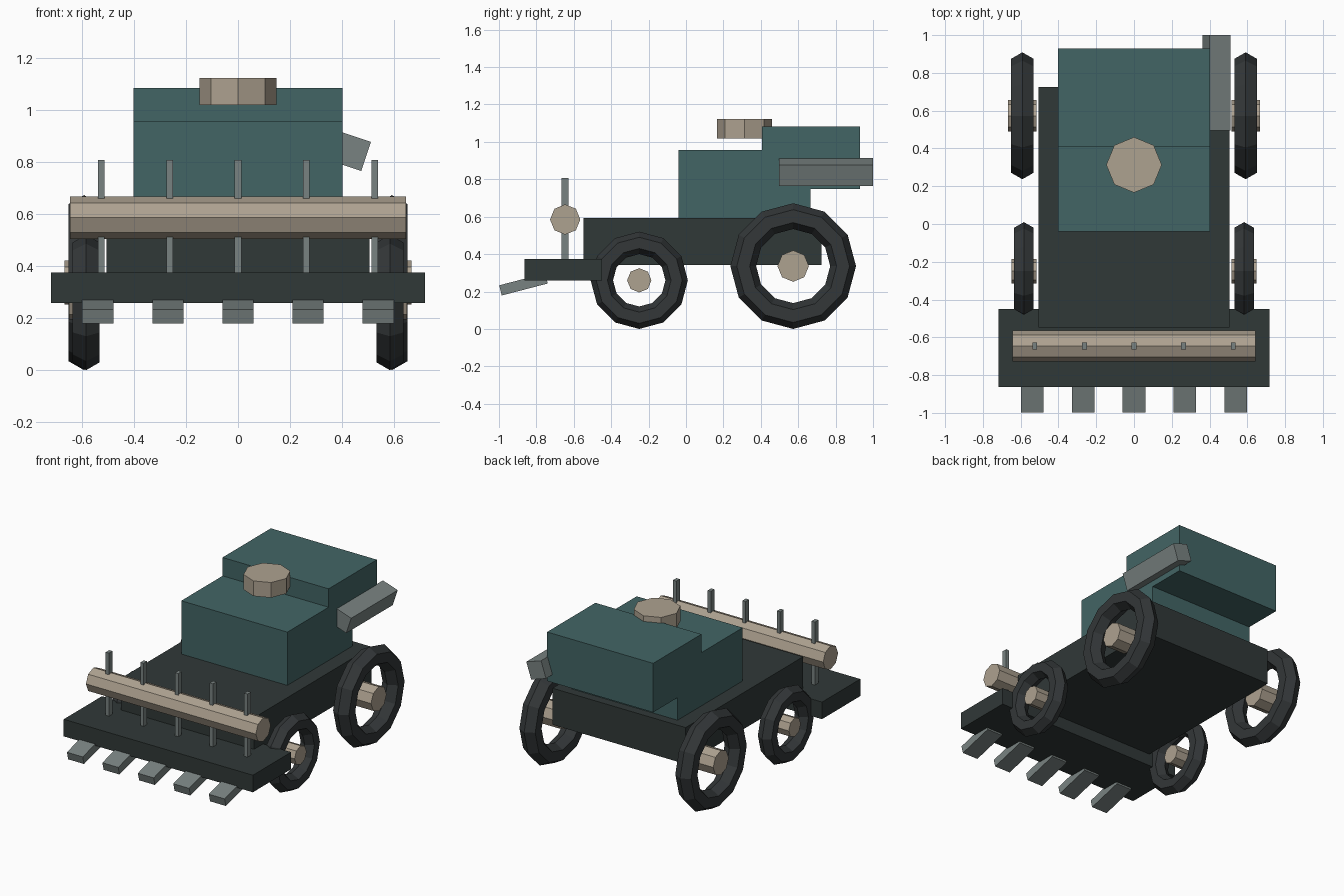
import bpy
from math import pi, radians

if "Cube" in bpy.data.objects:
    bpy.data.objects.remove(bpy.data.objects["Cube"])


def material(name, rgb):
    m = bpy.data.materials.new(name)
    m.diffuse_color = (*rgb, 1)
    m.use_nodes = True
    m.node_tree.nodes["Principled BSDF"].inputs["Base Color"].default_value = m.diffuse_color
    return m


TEAL = material("teal_paint", (0.055, 0.13, 0.13))
DARK = material("dark_frame", (0.030, 0.040, 0.039))
TYRE = material("tyre_rubber", (0.033, 0.038, 0.040))
TAN = material("tan_metal", (0.42, 0.36, 0.28))
STEEL = material("steel", (0.19, 0.225, 0.22))


def finish(name, mat):
    ob = bpy.context.object
    ob.name = name
    ob.data.materials.append(mat)
    return ob


def box(name, center, size, mat, rot=(0, 0, 0)):
    bpy.ops.mesh.primitive_cube_add(size=1, location=center, rotation=rot)
    bpy.context.object.scale = size
    return finish(name, mat)


def span_box(name, lo, hi, mat):
    center = [(a + b) / 2 for a, b in zip(lo, hi)]
    return box(name, center, [b - a for a, b in zip(lo, hi)], mat)


def octagon(name, center, radius, length, mat, along_x=True):
    bpy.ops.mesh.primitive_cylinder_add(
        vertices=8, radius=radius, depth=length, location=center,
        rotation=(0, pi / 2 if along_x else 0, 0))
    return finish(name, mat)


# Chassis and stepped body
span_box("chassis", (-0.505, -0.547, 0.342), (0.505, 0.725, 0.592), DARK)
span_box("engine_body", (-0.402, -0.04, 0.592), (0.402, 0.665, 0.957), TEAL)
span_box("grain_tank", (-0.402, 0.407, 0.747), (0.402, 0.93, 1.083), TEAL)
octagon("roof_cap", (0, 0.313, 1.07), 0.147, 0.104, TAN, along_x=False)

# Unloading pipe on the right side, rolled about its length
box("unloading_pipe", (0.436, 0.748, 0.839), (0.118, 0.504, 0.118), STEEL,
    (0, radians(18.4), 0))

# Cutting header with reel
span_box("header", (-0.717, -0.863, 0.258), (0.717, -0.449, 0.375), DARK)
octagon("reel", (0, -0.646, 0.585), 0.081, 1.288, TAN)
for i in range(-2, 3):
    box(f"reel_tine_{i + 3}", (i * 0.2625, -0.646, 0.585),
        (0.025, 0.037, 0.444), STEEL)
    box(f"header_tooth_{i + 3}", (i * 0.269, -0.869, 0.238),
        (0.12, 0.254, 0.056), STEEL, (radians(14.6), 0, 0))

# Wheels: low-poly ring tyres with loose octagonal hubs
# position, x, y, outer radius, tube radius, hub radius, hub length
for pos, x, y, outer, tube, hub_r, hub_len in (
        ("front", 0.583, -0.250, 0.260, 0.060, 0.065, 0.133),
        ("rear", 0.591, 0.573, 0.336, 0.069, 0.084, 0.150)):
    for side, s in (("left", -1), ("right", 1)):
        bpy.ops.mesh.primitive_torus_add(
            major_segments=12, minor_segments=6, major_radius=outer - tube,
            minor_radius=tube, location=(s * x, y, outer),
            rotation=(0, pi / 2, 0))
        finish(f"{pos}_{side}_tyre", TYRE)
        octagon(f"{pos}_{side}_hub", (s * x, y, outer), hub_r, hub_len, TAN)
